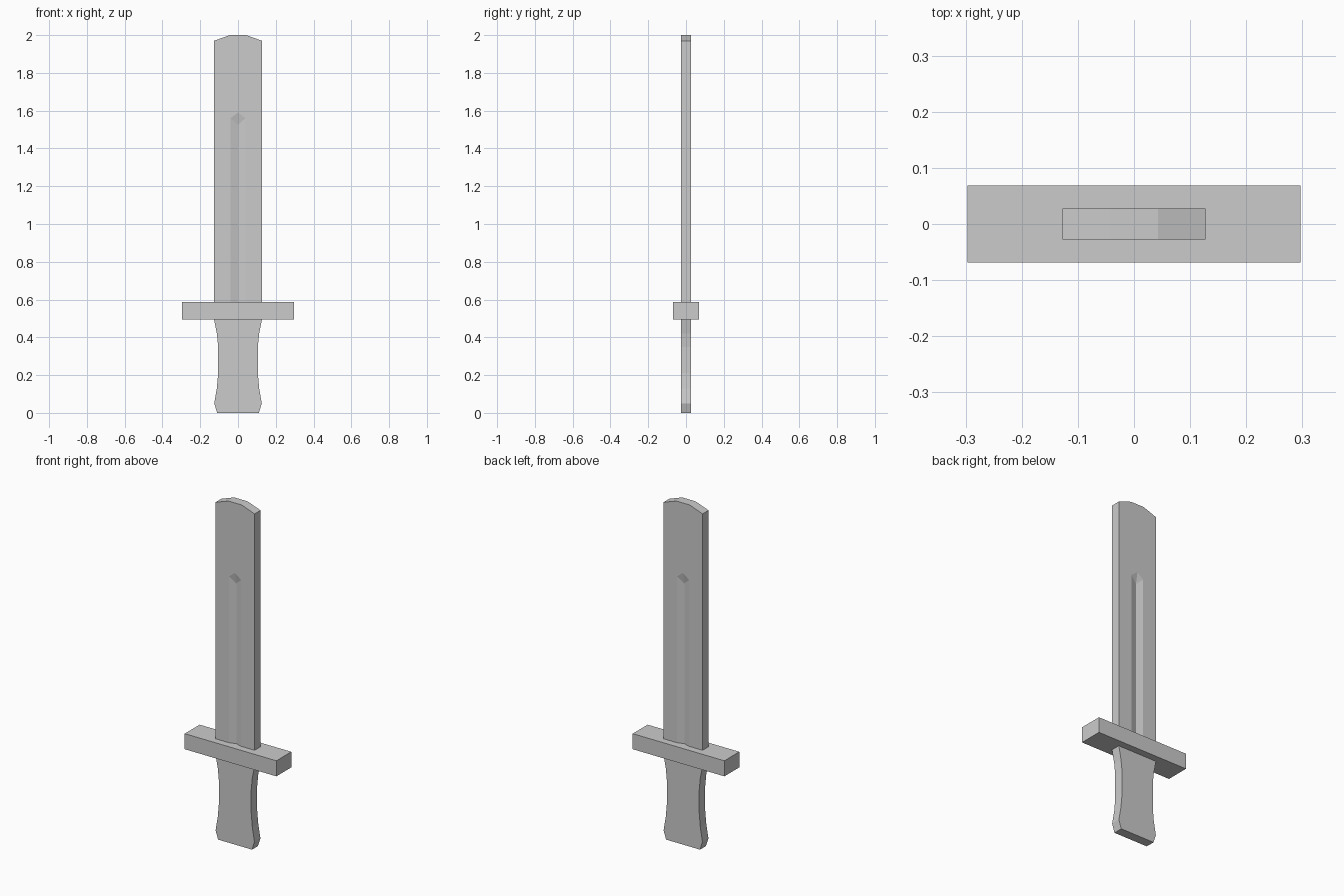
import bpy, bmesh

if "Cube" in bpy.data.objects:
    bpy.data.objects.remove(bpy.data.objects["Cube"])


def make_object(name, bm):
    bmesh.ops.recalc_face_normals(bm, faces=bm.faces)
    mesh = bpy.data.meshes.new(name)
    bm.to_mesh(mesh)
    bm.free()
    obj = bpy.data.objects.new(name, mesh)
    bpy.context.collection.objects.link(obj)
    return obj


def mirrored_plate(name, right_side, half_depth):
    """Extrude an x/z outline, given as its right half from bottom to top."""
    outline = right_side + [(-x, z) for x, z in reversed(right_side)]
    bm = bmesh.new()
    face = bm.faces.new([bm.verts.new((x, -half_depth, z)) for x, z in outline])
    ext = bmesh.ops.extrude_face_region(bm, geom=[face])
    verts = [v for v in ext["geom"] if isinstance(v, bmesh.types.BMVert)]
    bmesh.ops.translate(bm, verts=verts, vec=(0, 2 * half_depth, 0))
    return make_object(name, bm)


HALF = 0.0275    # half thickness of blade and grip
DEPTH = 0.012    # depth of the blade groove

# Grip with a narrow waist and flared pommel end
mirrored_plate("grip", [(0.11, 0), (0.126, 0.05), (0.112, 0.13), (0.105, 0.21),
                        (0.105, 0.35), (0.112, 0.42), (0.127, 0.495)], HALF)

# Cross guard
mirrored_plate("cross_guard", [(0.297, 0.495), (0.297, 0.586)], 0.069)

# Blade with a blunt chamfered tip
blade = mirrored_plate("blade", [(0.127, 0.586), (0.127, 1.97), (0.043, 2.0)], HALF)

# V-shaped groove with a pointed end, cut into both faces
for side, label in ((-1, "front"), (1, "back")):
    bm = bmesh.new()
    for y in (HALF, 0.1):
        for x, z in ((-0.04, 0.5), (0.04, 0.5), (-0.04, 1.56), (0.04, 1.56), (0, 1.59)):
            bm.verts.new((x, side * y, z))
    for z in (0.5, 1.525):
        bm.verts.new((0, side * (HALF - DEPTH), z))
    bmesh.ops.convex_hull(bm, input=bm.verts)
    cutter = make_object(label + "_groove_cutter", bm)
    cutter.hide_render = True
    cutter.hide_viewport = True
    mod = blade.modifiers.new(label + "_groove", 'BOOLEAN')
    mod.operation = 'DIFFERENCE'
    mod.solver = 'EXACT'
    mod.object = cutter
